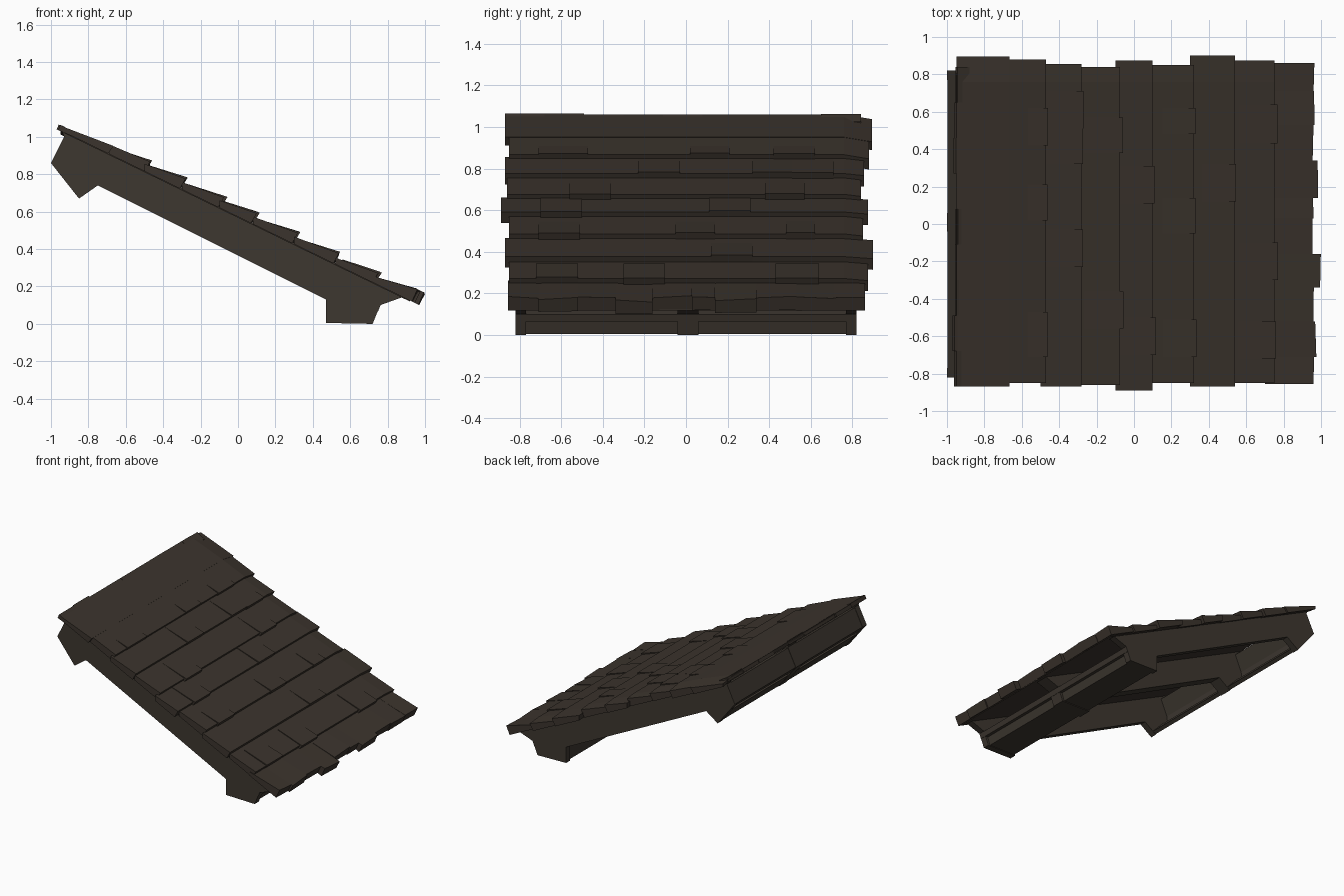
import bpy, bmesh, random

if "Cube" in bpy.data.objects:
    bpy.data.objects.remove(bpy.data.objects["Cube"])
random.seed(4)


def material(name, rgb):
    m = bpy.data.materials.new(name)
    m.diffuse_color = (*rgb, 1)
    m.use_nodes = True
    m.node_tree.nodes["Principled BSDF"].inputs["Base Color"].default_value = m.diffuse_color
    return m


SHINGLE = material("dark brown shingle", (0.044, 0.034, 0.026))
TIMBER = material("dark timber", (0.047, 0.038, 0.029))


def deck_z(x):
    """Height of the sloping roof plane."""
    return 1.03 - 0.487 * (x + 0.94)


def loft(name, sections, mat):
    """Join matching closed outlines, given as (y, [(x, z), ...])."""
    bm = bmesh.new()
    rings = [[bm.verts.new((x, y, z)) for x, z in pts] for y, pts in sections]
    n = len(rings[0])
    for a, b in zip(rings, rings[1:]):
        for i in range(n):
            bm.faces.new((a[i], a[(i + 1) % n], b[(i + 1) % n], b[i]))
    bm.faces.new(rings[0])
    bm.faces.new(rings[-1][::-1])
    bmesh.ops.recalc_face_normals(bm, faces=bm.faces)
    me = bpy.data.meshes.new(name)
    bm.to_mesh(me)
    bm.free()
    me.materials.append(mat)
    ob = bpy.data.objects.new(name, me)
    bpy.context.collection.objects.link(ob)
    return ob


def wedge(xa, xb, ha, hb, base=0.0):
    """Shingle outline between xa and xb, ha and hb above the roof plane."""
    xe = xb - 0.03
    return [(xa, deck_z(xa) + base), (xa, deck_z(xa) + ha),
            (xb, deck_z(xb) + hb), (xe, deck_z(xe) + base)]


# Three rafters with a foot at both ends
rafter = [(-1.0, 0.86), (-0.93, 1.0), (-0.94, 1.03), (0.88, 0.143), (0.76, 0.10),
          (0.72, 0.0), (0.47, 0.005), (0.47, 0.13), (-0.75, 0.74), (-0.85, 0.67)]
for name, y0, y1 in (("front_rafter", -0.82, -0.77), ("middle_rafter", -0.04, 0.06),
                     ("back_rafter", 0.77, 0.82)):
    loft(name, [(y0, rafter), (y1, rafter)], TIMBER)

# Boards filling the bays between rafters, with a slit at the high end
low_beam = [(0.705, 0.005), (0.725, 0.065), (0.725, 0.10), (0.48, 0.125), (0.48, 0.01)]
high_lower = [(-0.935, 0.782), (-0.85, 0.675), (-0.825, 0.69), (-0.912, 0.782)]
high_upper = [(-0.96, 0.815), (-0.997, 0.86), (-0.93, 0.995), (-0.90, 0.985), (-0.955, 0.86)]
for bay, y0, y1 in (("front", -0.77, -0.04), ("back", 0.06, 0.77)):
    loft(bay + "_low_beam", [(y0, low_beam), (y1, low_beam)], TIMBER)
    loft(bay + "_high_lower_board", [(y0, high_lower), (y1, high_lower)], TIMBER)
    loft(bay + "_high_upper_board", [(y0, high_upper), (y1, high_upper)], TIMBER)
rail = [(0.70, 0.065), (0.748, 0.065), (0.762, 0.10), (0.70, 0.13)]
loft("eave_rail", [(-0.82, rail), (0.82, rail)], TIMBER)

# Thin deck under the shingles
deck = [(-0.93, deck_z(-0.93) - 0.005), (-0.93, deck_z(-0.93) + 0.008),
        (0.92, deck_z(0.92) + 0.008), (0.92, deck_z(0.92) - 0.005)]
loft("roof_deck", [(-0.84, deck), (0.83, deck)], SHINGLE)

# Courses: top x, bottom x, start and end height, front y, back y,
# back edge drop, then y-starts and widths of raised tiles
courses = [
    (-0.95, -0.665, 0.025, 0.055, -0.87, 0.895, 0.022, []),
    (-0.67, -0.47, 0.052, 0.066, -0.85, 0.88, 0.02,
     [(-0.71, 0.24), (0.02, 0.19), (0.42, 0.20)]),
    (-0.48, -0.28, 0.04, 0.068, -0.87, 0.855, 0.01,
     [(-0.23, 0.20), (0.32, 0.19), (0.51, 0.20)]),
    (-0.28, -0.075, 0.04, 0.068, -0.86, 0.84, 0.01, [(-0.56, 0.20), (0.38, 0.19)]),
    (-0.08, 0.10, 0.04, 0.068, -0.89, 0.875, 0.01, [(-0.70, 0.20), (0.11, 0.20)]),
    (0.10, 0.32, 0.04, 0.07, -0.85, 0.85, 0.01,
     [(-0.71, 0.20), (-0.05, 0.19), (0.48, 0.14)]),
    (0.32, 0.54, 0.04, 0.068, -0.87, 0.90, 0.01, [(0.12, 0.20)]),
    (0.54, 0.75, 0.035, 0.065, -0.85, 0.875, 0.01,
     [(-0.72, 0.20), (-0.30, 0.20), (0.43, 0.21)]),
]
for k, (xa, xb, ha, hb, y0, y1, drop, tiles) in enumerate(courses, 1):
    body = wedge(xa if k == 1 else xa - 0.02, xb, ha, hb)
    edge = [(x, z - drop) for x, z in body]
    loft(f"shingle_course_{k}", [(y0, body), (0.76, body), (y1, edge)], SHINGLE)
    for t, (y, w) in enumerate(tiles, 1):
        p = wedge(xb - 0.19, xb + random.uniform(0.005, 0.02), 0.045, hb + 0.011, 0.015)
        loft(f"raised_shingle_{k}_{t}", [(y, p), (y + w, p)], SHINGLE)

# Eave row of separate shingles with uneven ends
cuts = [-0.855, -0.71, -0.52, -0.34, -0.16, 0.03, 0.14, 0.34, 0.53, 0.71, 0.86]
ends = [0.96, 0.975, 0.96, 0.995, 0.955, 0.96, 0.985, 0.955, 0.965, 0.96]
for i, e in enumerate(ends):
    lift = random.uniform(-0.006, 0.006)
    a = wedge(0.70, e, 0.03, 0.077 + lift)
    b = wedge(0.70, e + random.uniform(-0.012, 0.006), 0.03, 0.077 - lift)
    loft(f"eave_shingle_{i + 1}", [(cuts[i], a), (cuts[i + 1], b)], SHINGLE)

# Ridge row of short shingle ends
y = -0.87
for i in range(9):
    x = -0.945 - random.uniform(0.0, 0.03)
    p = [(x, deck_z(x) - 0.005), (x + 0.012, deck_z(x) + random.uniform(0.015, 0.025)),
         (-0.88, deck_z(-0.88) + 0.025), (-0.88, deck_z(-0.88))]
    loft(f"ridge_shingle_{i + 1}", [(y, p), (y + 0.19, p)], SHINGLE)
    y += 0.19
